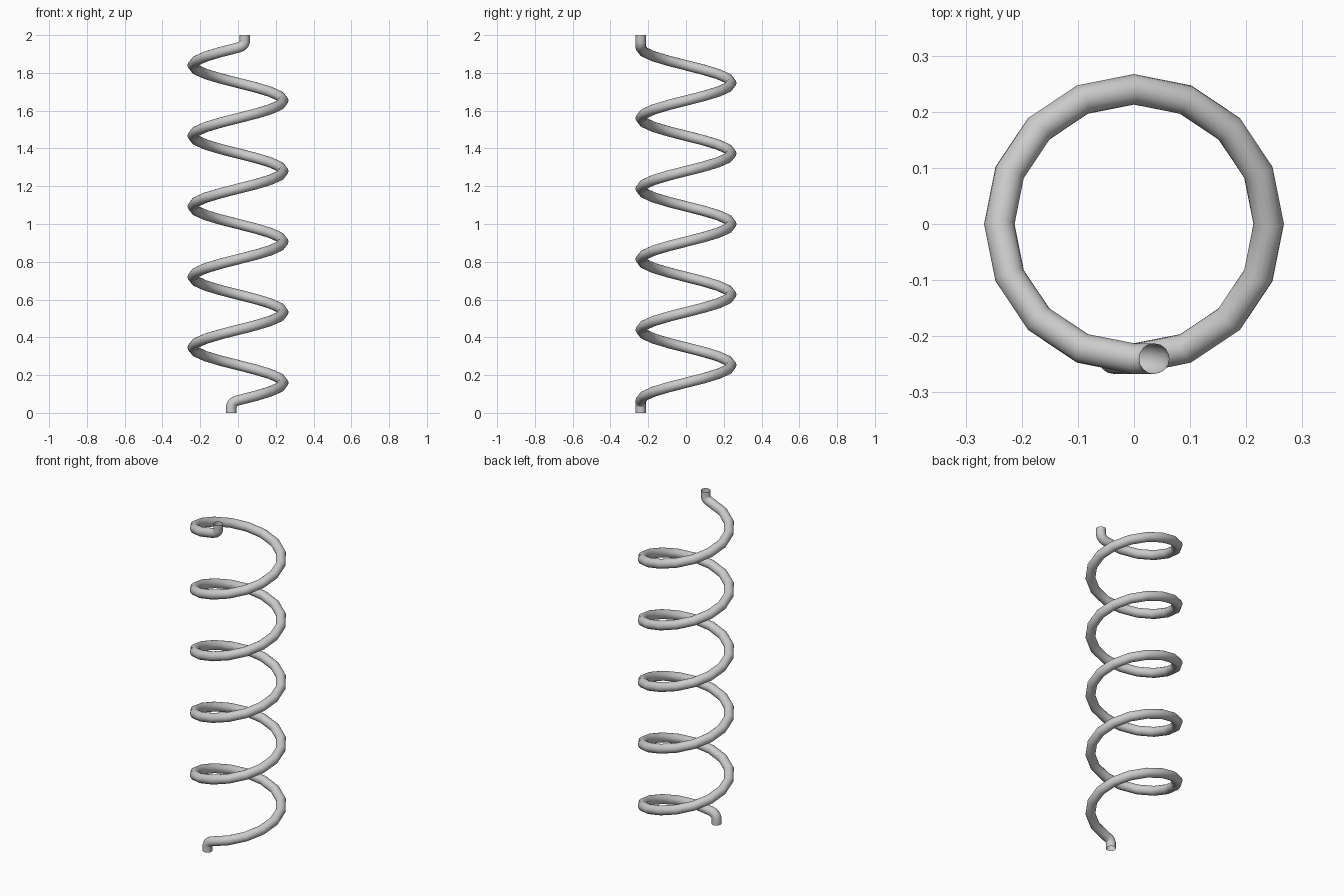
import bpy
from math import sin, cos, tau

if "Cube" in bpy.data.objects:
    bpy.data.objects.remove(bpy.data.objects["Cube"])

RADIUS = 0.24      # coil centreline radius
WIRE = 0.0272      # wire radius
TURNS = 5
STEPS = 16         # segments per turn
PITCH = 0.3735
Z0 = 1 - TURNS * PITCH / 2

# Bent lower tail: straight up, then turning into the coil
tail = [(-0.036, -RADIUS, z) for z in (0.0, 0.036)]
tail += [(-0.031, -RADIUS, 0.049), (-0.018, -RADIUS, 0.060)]

# Coil, starting at the front and rising counter-clockwise
coil = []
for i in range(TURNS * STEPS + 1):
    a = tau * i / STEPS
    coil.append((RADIUS * sin(a), -RADIUS * cos(a), Z0 + PITCH * i / STEPS))

# Upper tail is the lower one turned half round the y axis
top_tail = [(-x, y, 2 - z) for x, y, z in reversed(tail)]
path = tail + coil + top_tail

# Round wire swept along the path, open at both ends
curve = bpy.data.curves.new("spring_wire", 'CURVE')
curve.dimensions = '3D'
curve.twist_mode = 'MINIMUM'
curve.bevel_depth = WIRE
curve.bevel_resolution = 6
curve.use_fill_caps = False
spline = curve.splines.new('POLY')
spline.points.add(len(path) - 1)
for point, co in zip(spline.points, path):
    point.co = (*co, 1)
spline.use_smooth = True

spring = bpy.data.objects.new("spring_wire", curve)
bpy.context.collection.objects.link(spring)
bpy.context.view_layer.objects.active = spring
spring.select_set(True)
bpy.ops.object.convert(target='MESH')
bpy.ops.object.shade_smooth()
